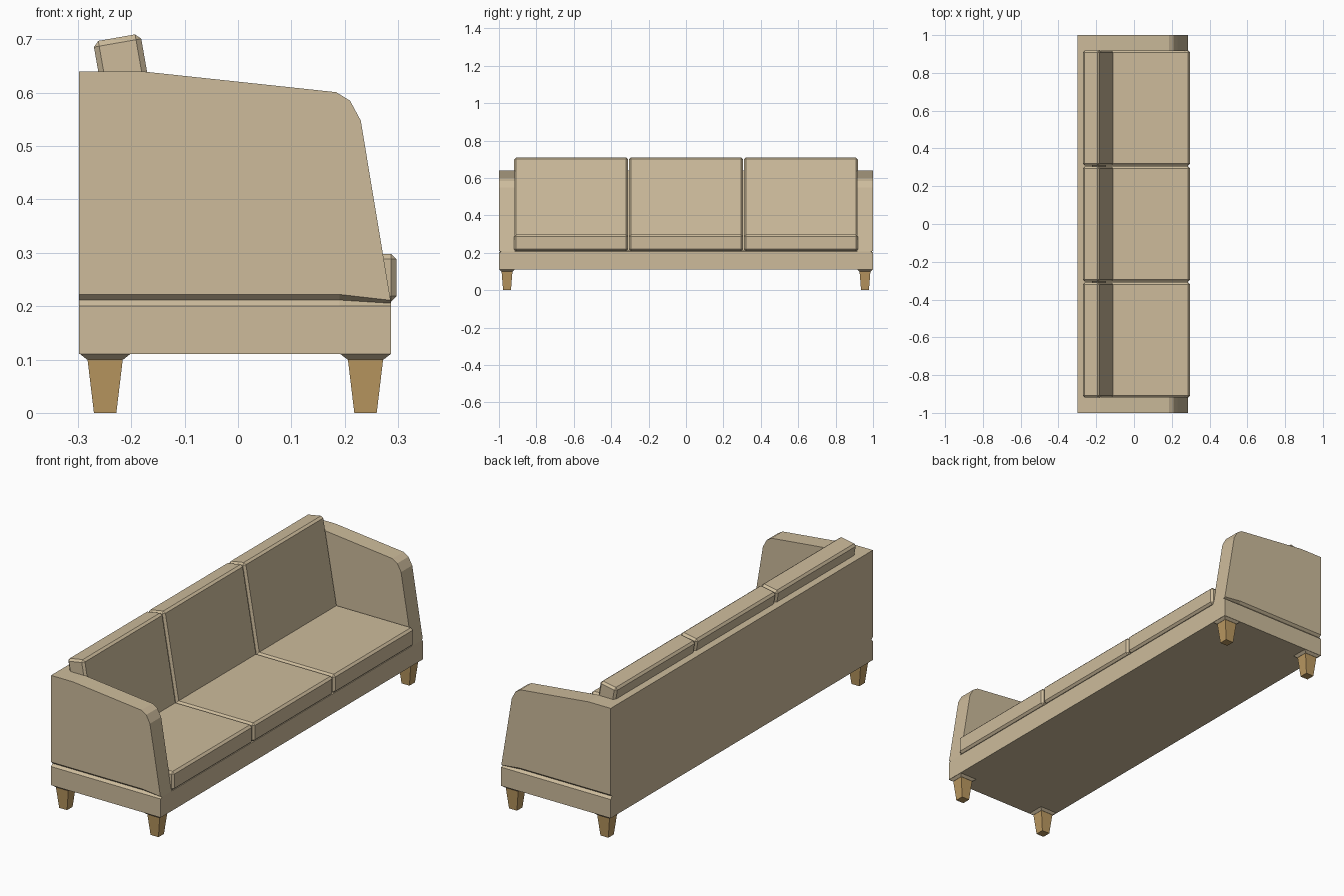
import bpy, bmesh, math

if "Cube" in bpy.data.objects:
    bpy.data.objects.remove(bpy.data.objects["Cube"])


def material(name, rgb):
    m = bpy.data.materials.new(name)
    m.diffuse_color = (*rgb, 1)
    m.use_nodes = True
    m.node_tree.nodes["Principled BSDF"].inputs["Base Color"].default_value = m.diffuse_color
    return m


FABRIC = material("beige fabric", (0.61, 0.50, 0.33))
WOOD = material("light wood", (0.50, 0.32, 0.12))


def finish(bm, name, mat):
    bmesh.ops.recalc_face_normals(bm, faces=bm.faces)
    me = bpy.data.meshes.new(name)
    bm.to_mesh(me)
    bm.free()
    me.materials.append(mat)
    ob = bpy.data.objects.new(name, me)
    bpy.context.collection.objects.link(ob)
    return ob


def loft(name, rings, mat):
    """Skin closed rings of equal length and cap both ends."""
    bm = bmesh.new()
    vs = [[bm.verts.new(p) for p in r] for r in rings]
    n = len(vs[0])
    for a, b in zip(vs, vs[1:]):
        for i in range(n):
            j = (i + 1) % n
            bm.faces.new((a[i], a[j], b[j], b[i]))
    bm.faces.new(vs[0])
    bm.faces.new(vs[-1])
    return finish(bm, name, mat)


def xz(profile, y):
    return [(x, y, z) for x, z in profile]


def rect(cx, cy, hx, hy, z):
    return [(cx - hx, cy - hy, z), (cx + hx, cy - hy, z),
            (cx + hx, cy + hy, z), (cx - hx, cy + hy, z)]


def cushion(name, loc, size, tilt=0):
    bm = bmesh.new()
    bmesh.ops.create_cube(bm, size=1)
    bmesh.ops.scale(bm, vec=size, verts=bm.verts)
    bmesh.ops.bevel(bm, geom=bm.edges[:], offset=0.01, segments=1, affect='EDGES')
    ob = finish(bm, name, FABRIC)
    ob.location = loc
    ob.rotation_euler = (0, tilt, 0)


# Base, with a chamfer at each end forming the seam under the arms
base_low = [(-0.298, 0.11), (0.287, 0.11), (0.287, 0.2), (0.19, 0.2), (-0.298, 0.2)]
base_high = [(-0.298, 0.11), (0.287, 0.11), (0.287, 0.206), (0.19, 0.212), (-0.298, 0.212)]
loft("base", [xz(base_low, -1), xz(base_high, -0.988),
              xz(base_high, 0.988), xz(base_low, 1)], FABRIC)

# Arms
top = [(0.23, 0.548), (0.21, 0.585), (0.184, 0.601), (-0.18, 0.64), (-0.298, 0.64)]
arm_in = [(-0.298, 0.211), (0.19, 0.211), (0.287, 0.205)] + top
arm_out = [(-0.298, 0.222), (0.19, 0.222), (0.286, 0.211)] + top
arm_mid = arm_out
for s, side in ((-1, "right"), (1, "left")):
    loft(side + "_arm", [xz(arm_in, s * 0.915), xz(arm_in, s * 0.988),
                         xz(arm_out, s * 1.0)], FABRIC)

# Back frame
back = [(-0.298, 0.211), (-0.15, 0.211), (-0.22, 0.64), (-0.298, 0.64)]
loft("back_frame", [xz(back, -0.915), xz(back, 0.915)], FABRIC)

# Seat and back cushions
for i, part in enumerate(("right", "middle", "left")):
    y = (i - 1) * 0.614
    cushion(part + "_seat_cushion", (0.048, y, 0.2535), (0.498, 0.609, 0.089))
    cushion(part + "_back_cushion", (-0.184, y, 0.457), (0.09, 0.609, 0.50),
            math.radians(-10))

# Tapered legs with fabric mounting blocks
for cx, end in ((0.239, "front"), (-0.249, "back")):
    for s, side in ((-1, "right"), (1, "left")):
        cy = s * 0.957
        loft(f"{end}_{side}_leg", [rect(cx, cy, 0.021, 0.021, 0),
                                   rect(cx, cy, 0.033, 0.029, 0.1)], WOOD)
        loft(f"{end}_{side}_leg_mount", [rect(cx, cy, 0.034, 0.03, 0.1),
                                         rect(cx, cy, 0.048, 0.043, 0.111)], FABRIC)
